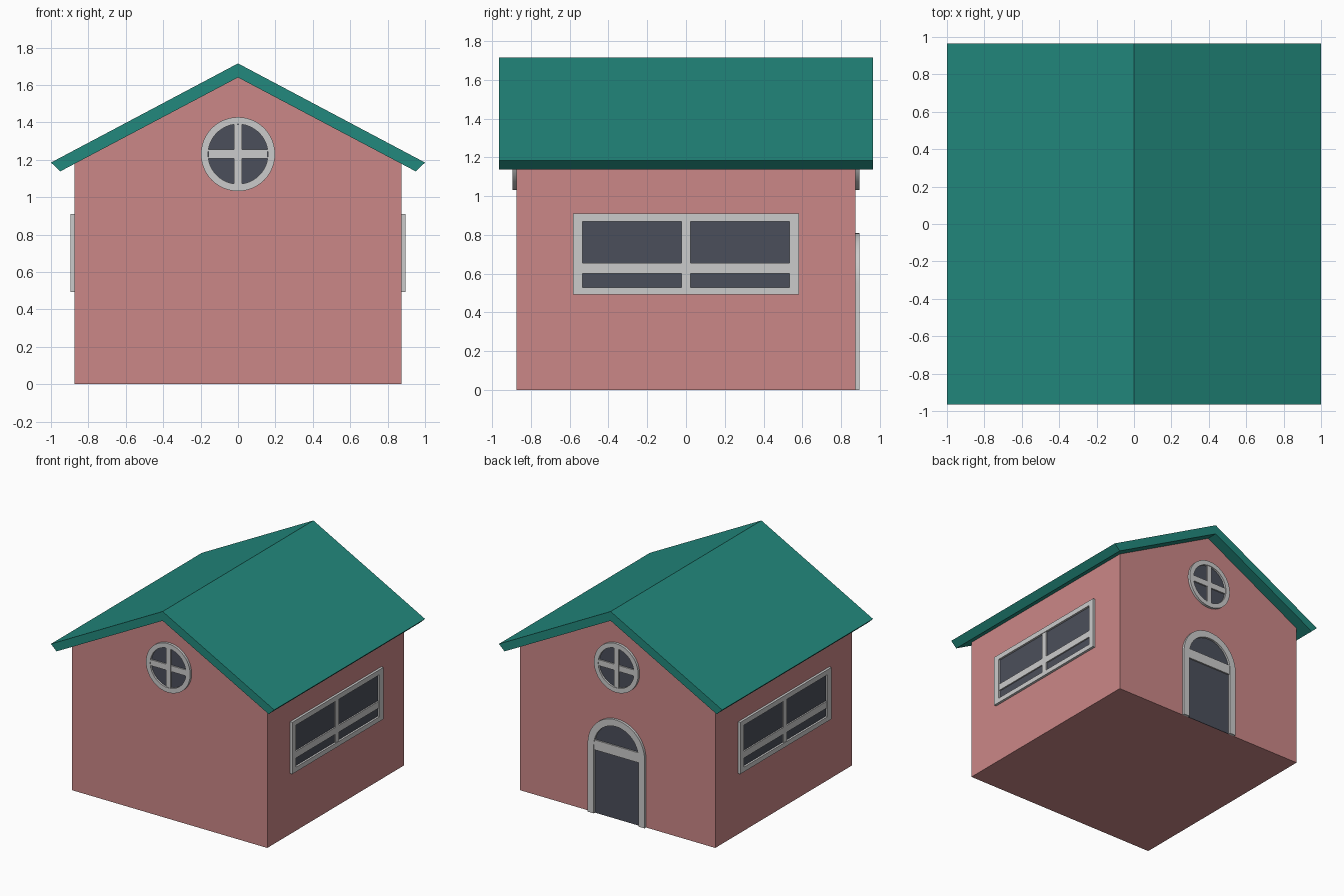
import bpy, bmesh
from math import pi, sin, cos
from mathutils import Matrix

cube = bpy.data.objects.get("Cube")
if cube:
    bpy.data.objects.remove(cube, do_unlink=True)

HALF = 0.875      # half width of the walls
TRIM = 0.02       # how far frames stand out
BAR = 0.016       # how far glazing bars stand out
GLASS = 0.004     # thickness of the panes


def material(name, r, g, b):
    m = bpy.data.materials.new(name)
    m.use_nodes = True
    m.diffuse_color = (r, g, b, 1)
    bsdf = m.node_tree.nodes["Principled BSDF"]
    bsdf.inputs["Base Color"].default_value = (r, g, b, 1)
    bsdf.inputs["Roughness"].default_value = 0.8
    return m


PINK = material("pink_wall", 0.60, 0.245, 0.245)
TEAL = material("teal_roof", 0.016, 0.25, 0.205)
GREY = material("light_grey_trim", 0.60, 0.60, 0.60)
DARK = material("dark_glass", 0.071, 0.078, 0.104)


def finish(name, bm, mat, matrix=None, smooth=False):
    bmesh.ops.recalc_face_normals(bm, faces=bm.faces)
    mesh = bpy.data.meshes.new(name)
    bm.to_mesh(mesh)
    bm.free()
    mesh.materials.append(mat)
    if matrix:
        mesh.transform(matrix)
    obj = bpy.data.objects.new(name, mesh)
    bpy.context.collection.objects.link(obj)
    if smooth:
        bpy.ops.object.select_all(action='DESELECT')
        obj.select_set(True)
        bpy.context.view_layer.objects.active = obj
        bpy.ops.object.shade_smooth_by_angle(angle=pi / 6)
    return obj


def plate(name, outline, depth, mat, matrix, start=0.0):
    """Flat outline in (u, v) pushed outward along w."""
    bm = bmesh.new()
    face = bm.faces.new([bm.verts.new((u, v, start)) for u, v in outline])
    new = bmesh.ops.extrude_face_region(bm, geom=[face])["geom"]
    verts = [g for g in new if isinstance(g, bmesh.types.BMVert)]
    bmesh.ops.translate(bm, verts=verts, vec=(0, 0, depth))
    return finish(name, bm, mat, matrix)


def frame(name, outer, inner, matrix, closed=True, smooth=False):
    """Trim between two matching outlines, optionally open at its ends."""
    bm = bmesh.new()
    rings = [[bm.verts.new(p) for p in ((*o, 0), (*o, TRIM), (*i, TRIM), (*i, 0))]
             for o, i in zip(outer, inner)]
    pairs = list(zip(rings, rings[1:]))
    if closed:
        pairs.append((rings[-1], rings[0]))
    else:
        bm.faces.new(rings[0])
        bm.faces.new(rings[-1])
    for a, b in pairs:
        for k in range(4):
            n = (k + 1) % 4
            bm.faces.new((a[k], a[n], b[n], b[k]))
    return finish(name, bm, GREY, matrix, smooth)


def rect(u0, u1, v0, v1):
    return [(u0, v0), (u1, v0), (u1, v1), (u0, v1)]


def arc(r, v, a0, a1, steps):
    return [(r * cos(a0 + (a1 - a0) * k / steps), v + r * sin(a0 + (a1 - a0) * k / steps))
            for k in range(steps + 1)]


def on_wall(angle):
    """Wall frame: u sideways, v up, w outward; angle 0 is the front."""
    return (Matrix.Rotation(angle, 4, 'Z') @ Matrix.Translation((0, -HALF, 0))
            @ Matrix.Rotation(pi / 2, 4, 'X'))


FRONT, BACK, LEFT, RIGHT = (on_wall(a) for a in (0, pi, pi / 2, -pi / 2))

# Walls: gabled block running front to back
gable = [(-HALF, 0), (HALF, 0), (HALF, 1.178), (0, 1.64), (-HALF, 1.178)]
plate("walls", gable, -2 * HALF, PINK, FRONT)

# Roof: chevron section with square-cut eaves
chevron = [(-1, 1.185), (-0.95, 1.138), (0, 1.64), (0.95, 1.138), (1, 1.185), (0, 1.715)]
plate("roof", chevron, -1.93, TEAL, FRONT, start=0.965 - HALF)

# Round gable windows
for side, m in (("front", FRONT), ("back", BACK)):
    mid = 1.23
    outer = arc(0.198, mid, 0, 2 * pi, 48)[:-1]
    inner = arc(0.16, mid, 0, 2 * pi, 48)[:-1]
    frame(side + "_round_window_frame", outer, inner, m, smooth=True)
    plate(side + "_round_window_glass", inner, GLASS, DARK, m)
    plate(side + "_round_window_upright", rect(-0.021, 0.021, mid - 0.159, mid + 0.159), BAR, GREY, m)
    plate(side + "_round_window_crossbar", rect(-0.159, 0.159, mid - 0.024, mid + 0.024), BAR - 0.001, GREY, m)

# Wide side windows
for side, m in (("left", LEFT), ("right", RIGHT)):
    inner = rect(-0.533, 0.533, 0.53, 0.87)
    frame(side + "_window_frame", rect(-0.583, 0.583, 0.492, 0.911), inner, m)
    plate(side + "_window_glass", inner, GLASS, DARK, m)
    plate(side + "_window_upright", rect(-0.022, 0.022, 0.53, 0.87), BAR, GREY, m)
    plate(side + "_window_crossbar", rect(-0.533, 0.533, 0.60, 0.655), BAR - 0.001, GREY, m)

# Arched back door
spring = 0.555
outer = [(0.255, 0)] + arc(0.255, spring, 0, pi, 24) + [(-0.255, 0)]
inner = [(0.2, 0)] + arc(0.2, spring, 0, pi, 24) + [(-0.2, 0)]
frame("door_frame", outer, inner, BACK, closed=False, smooth=True)
plate("door_panel", inner, GLASS, DARK, BACK)
plate("door_transom", rect(-0.199, 0.199, 0.515, 0.595), BAR, GREY, BACK)
